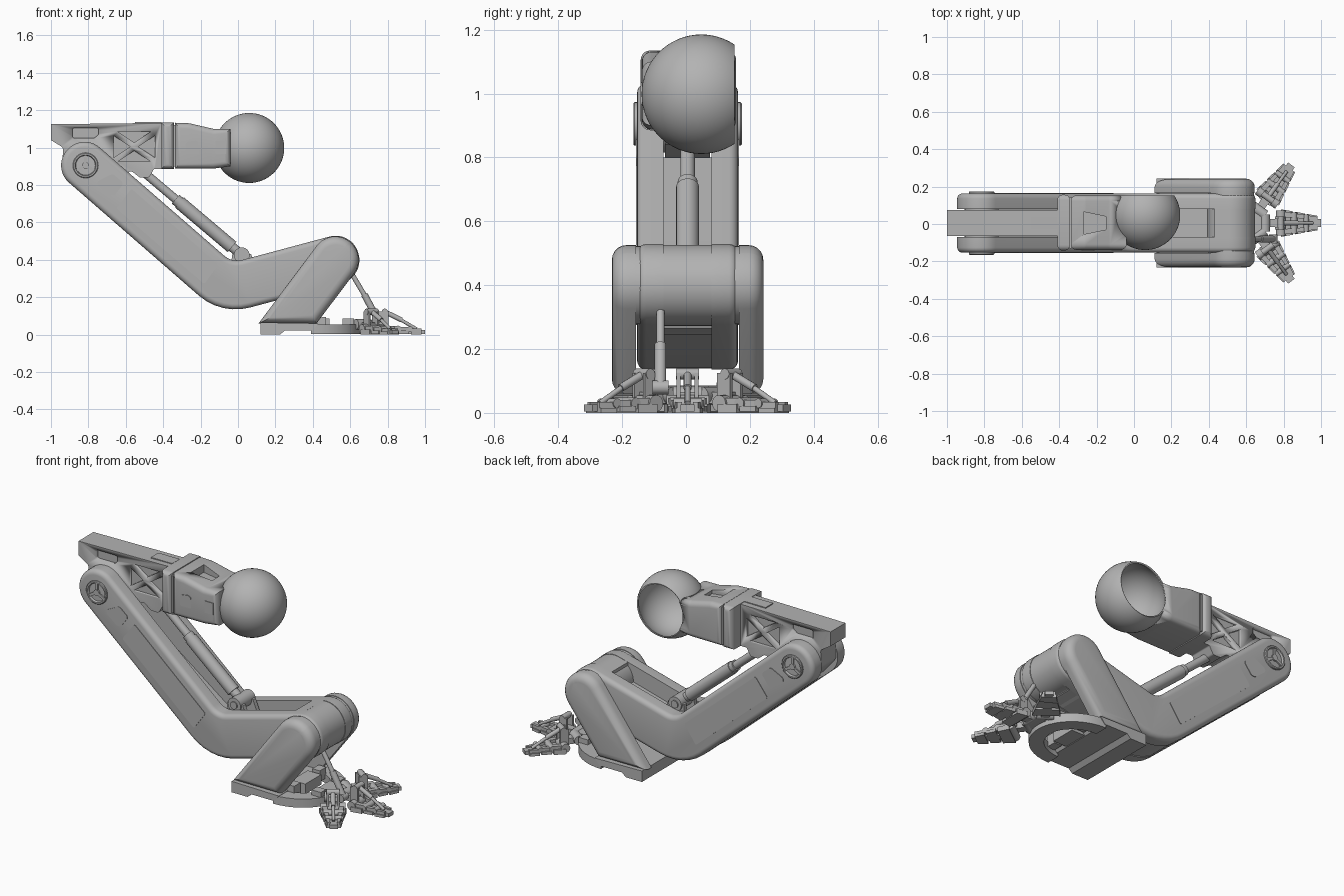
import bpy, bmesh, math
from mathutils import Vector, Matrix

if "Cube" in bpy.data.objects:
    bpy.data.objects.remove(bpy.data.objects["Cube"])

CY = 0.005  # middle plane of the limb
grey = bpy.data.materials.new("metal grey")
grey.diffuse_color = (0.45, 0.45, 0.45, 1)
grey.use_nodes = True
grey.node_tree.nodes["Principled BSDF"].inputs["Base Color"].default_value = grey.diffuse_color


def finish(bm, name, matrix=None):
    if matrix is not None:
        bm.transform(matrix)
    bmesh.ops.recalc_face_normals(bm, faces=bm.faces[:])
    me = bpy.data.meshes.new(name)
    bm.to_mesh(me)
    bm.free()
    me.materials.append(grey)
    me.shade_smooth()
    me.set_sharp_from_angle(angle=math.radians(33))
    ob = bpy.data.objects.new(name, me)
    bpy.context.collection.objects.link(ob)
    return ob


def fillet(corners):
    """Corners (x, z, radius) -> rounded outline."""
    out, n = [], len(corners)
    for i, (x, z, r) in enumerate(corners):
        p = Vector((x, z))
        if r == 0:
            out.append(p)
            continue
        a = (Vector(corners[i - 1][:2]) - p).normalized()
        b = (Vector(corners[(i + 1) % n][:2]) - p).normalized()
        half = a.angle(b) / 2
        c = p + (a + b).normalized() * (r / math.sin(half))
        s = p + a * (r / math.tan(half)) - c
        e = p + b * (r / math.tan(half)) - c
        turn = math.atan2(s.x * e.y - s.y * e.x, s.dot(e))
        k = max(3, round(abs(turn) / 0.16))
        for j in range(k + 1):
            t = turn * j / k
            out.append(c + Vector((s.x * math.cos(t) - s.y * math.sin(t),
                                   s.x * math.sin(t) + s.y * math.cos(t))))
    return out


def add_prism(bm, pts, lo, hi, axis="y"):
    at = (lambda p, h: (p[0], h, p[1])) if axis == "y" else (lambda p, h: (p[0], p[1], h))
    a = [bm.verts.new(at(p, lo)) for p in pts]
    b = [bm.verts.new(at(p, hi)) for p in pts]
    bm.faces.new(a)
    bm.faces.new(b[::-1])
    for i in range(len(a)):
        j = (i + 1) % len(a)
        bm.faces.new((a[i], b[i], b[j], a[j]))


def prism(name, pts, lo, hi, axis="y", bevel=0, bevel_at=None):
    bm = bmesh.new()
    add_prism(bm, pts, lo, hi, axis)
    bmesh.ops.recalc_face_normals(bm, faces=bm.faces[:])
    if bevel:
        levels = bevel_at if bevel_at is not None else (lo, hi)
        k = 1 if axis == "y" else 2
        es = [e for e in bm.edges if any(all(abs(v.co[k] - h) < 1e-5 for v in e.verts) for h in levels)]
        bmesh.ops.bevel(bm, geom=es, offset=bevel, segments=5, profile=0.5,
                        affect="EDGES", clamp_overlap=False)
    return finish(bm, name)


def add_tube(bm, a, b, r, r2=None, segs=24):
    a, b = Vector(a), Vector(b)
    d = b - a
    m = Matrix.Translation((a + b) / 2) @ d.to_track_quat("Z", "Y").to_matrix().to_4x4()
    bmesh.ops.create_cone(bm, cap_ends=True, segments=segs, radius1=r,
                          radius2=r if r2 is None else r2, depth=d.length, matrix=m)


def tubes(name, parts, segs=24):
    bm = bmesh.new()
    for a, b, r in parts:
        add_tube(bm, a, b, r, segs=segs)
    return finish(bm, name)


def add_box(bm, x0, x1, y0, y1, z0, z1):
    add_prism(bm, [(x0, y0), (x1, y0), (x1, y1), (x0, y1)], z0, z1, "z")


def cut(ob, cutter):
    cutter.hide_render = True
    cutter.hide_viewport = False
    cutter.display_type = "WIRE"
    m = ob.modifiers.new("cut", "BOOLEAN")
    m.operation, m.object, m.solver = "DIFFERENCE", cutter, "EXACT"


# bent lower limb: side shells, web and end barrel
shell = fillet([(-.832, 1.081, .122), (-.031, .385, .1), (.611, .557, .125),
                (.677, .309, .125), (-.089, .104, .3), (-.996, .893, .122)])
web = fillet([(-.76, .80, 0), (-.05, .28, .1), (.5, .43, 0), (.5, .266, 0),
              (-.089, .108, .3), (-.84, .761, 0)])
panel = fillet([(-.57, .78, .01), (-.105, .375, .01), (-.18, .27, .01), (-.65, .675, .01)])
hatch = fillet([(-.67, .86, .02), (-.61, .81, .02), (-.67, .73, .03), (-.77, .81, .02)])
for s, side in ((-1, "front"), (1, "rear")):
    inner, outer = CY + s * .075, CY + s * .158
    prism("shin_shell_" + side, shell, inner, outer, bevel=.028, bevel_at=(outer,))
    for nm, outline in (("panel_", panel), ("hatch_", hatch)):
        prism("shin_" + nm + side, outline, outer - s * .005, outer + s * .003)
    # hip pivot cap: ring, hub and three spokes
    bm = bmesh.new()
    ring = [(.068, 0), (.068, .008), (.064, .012), (.056, .012), (.052, .003), (.052, 0)]
    n = 32
    loops = [[bm.verts.new((-.815 + r * math.cos(2 * math.pi * i / n), outer + s * h,
                            .905 + r * math.sin(2 * math.pi * i / n))) for r, h in ring] for i in range(n)]
    for i in range(n):
        for j in range(5):
            bm.faces.new((loops[i][j], loops[i][j + 1], loops[(i + 1) % n][j + 1], loops[(i + 1) % n][j]))
    add_tube(bm, (-.815, outer - s * .01, .905), (-.815, outer + s * .01, .905), .018)
    for k in range(3):
        a = math.radians(90 + 120 * k)
        u, v = Vector((math.cos(a), math.sin(a))), Vector((-math.sin(a), math.cos(a))) * .008
        c = Vector((-.815, .905))
        add_prism(bm, [c + u * .012 - v, c + u * .055 - v, c + u * .055 + v, c + u * .012 + v],
                  outer - s * .005, outer + s * .008)
    finish(bm, "pivot_cap_" + side)
    # yoke cheek holding the ankle barrel
    cheek = fillet([(.11, .06, 0), (.42, .06, 0), (.695, .425, .124), (.495, .575, .124)])
    yo = CY + s * .237
    prism("ankle_cheek_" + side, cheek, CY + s * .161, yo, bevel=.045, bevel_at=(yo,))
prism("shin_web", web, CY - .076, CY + .076)
prism("ankle_cover", [(.43, .508), (.5, .525), (.52, .28), (.43, .245)], CY - .076, CY + .076)
tubes("ankle_barrel", [((.52, CY - .165, .4), (.52, CY + .165, .4), .122),
                       ((.52, CY - .076, .4), (.52, CY + .076, .4), .1265)], 48)
tubes("hip_axle", [((-.815, CY - .1, .905), (-.815, CY + .1, .905), .09)], 32)

# upper beam with truss pockets
beam = prism("upper_beam", fillet([
    (-1, 1.125, 0), (-.41, 1.132, 0), (-.41, .885, 0), (-.45, .885, .01), (-.475, .84, .015), (-.525, .84, .015),
    (-.57, .875, .02), (-.68, .83, .03), (-.84, .78, .05), (-.94, .90, .05), (-.935, 1.0, .02), (-1, 1.04, 0)]),
    CY - .07, CY + .07)
bm = bmesh.new()
x0, x1, z0, z1 = -.665, -.445, .925, 1.085
cx, cz, g = (x0 + x1) / 2, (z0 + z1) / 2, .022
pockets = [[(x0 + g, z1), (x1 - g, z1), (cx, cz + g)], [(x0 + g, z0), (x1 - g, z0), (cx, cz + g * -1)],
           [(x0, z0 + g), (x0, z1 - g), (cx - g, cz)], [(x1, z0 + g), (x1, z1 - g), (cx + g, cz)],
           fillet([(-.885, 1.105, .012), (-.745, 1.105, .012), (-.745, 1.07, .012),
                   (-.77, 1.05, .012), (-.885, 1.05, .012)])]
for p in pockets:
    for s in (-1, 1):
        add_prism(bm, p, CY + s * .052, CY + s * .09)
cut(beam, finish(bm, "beam_pocket_cutter"))
prism("beam_top_plate", [(-.55, -.03), (-.41, -.03), (-.41, .04), (-.55, .04)], 1.12, 1.136, "z")

# neck block and hollow ball socket
CB = Vector((.06, .048, .998))
collar = fillet([(-.41, 1.135, 0), (-.342, 1.135, 0), (-.342, .885, 0), (-.41, .885, 0)])
prism("neck_collar", collar, -.142, .157, bevel=.03)
neck = prism("neck_block", fillet([(-.338, 1.133, 0), (-.26, 1.13, .05), (-.13, 1.10, .05), (-.04, 1.10, 0),
                                   (-.04, .90, 0), (-.13, .888, .05), (-.338, .887, 0)]), -.138, .153, bevel=.03)
bm = bmesh.new()
bmesh.ops.create_uvsphere(bm, u_segments=48, v_segments=24, radius=.180, matrix=Matrix.Translation(CB))
cut(neck, finish(bm, "socket_cutter"))
bm = bmesh.new()
add_prism(bm, [(-.27, -.055), (-.15, -.03), (-.15, .04), (-.27, .065)], 1.085, 1.2, "z")
cut(neck, finish(bm, "neck_top_cutter"))
prism("neck_seam", [(-.345, 1.12), (-.335, 1.12), (-.335, .9), (-.345, .9)], -.13, .145)
prism("neck_hatch", fillet([(-.28, 1.03, .02), (-.21, 1.04, .02), (-.21, .965, .005), (-.28, .965, .005)]),
      -.142, -.135)
prism("neck_latch", [(-.12, 1.035), (-.065, 1.035), (-.065, .965), (-.12, .965)], -.142, -.10)

bm = bmesh.new()
bmesh.ops.create_uvsphere(bm, u_segments=64, v_segments=32, radius=.187,
                          matrix=Matrix.Translation(CB) @ Matrix.Rotation(math.pi / 2, 4, "X"))
bmesh.ops.bisect_plane(bm, geom=bm.verts[:] + bm.edges[:] + bm.faces[:], plane_co=(0, .152, 0),
                       plane_no=(0, 1, 0), clear_outer=True)
ball = finish(bm, "ball_socket")
m = ball.modifiers.new("wall", "SOLIDIFY")
m.thickness, m.offset = .008, -1

# knee piston in the channel
top, bot = Vector((-.5, CY, .865)), Vector((.02, CY, .425))
P = lambda t: top.lerp(bot, t)
tubes("knee_piston", [(P(.02), P(.4), .023), (P(.32), P(.36), .031), (P(.36), P(.9), .036), (P(.9), P(1), .026)])
tubes("piston_pivots", [(top - Vector((0, .05, 0)), top + Vector((0, .05, 0)), .024),
                        (bot - Vector((0, .07, 0)), bot + Vector((0, .07, 0)), .042),
                        (bot - Vector((0, .077, 0)), bot + Vector((0, .077, 0)), .022)])
prism("piston_bracket", [(-.05, .29), (-.03, .43), (.02, .44), (.07, .43), (.12, .31)], CY - .06, CY - .035)
prism("piston_bracket_rear", [(-.05, .29), (-.03, .43), (.02, .44), (.07, .43), (.12, .31)], CY + .035, CY + .06)

# foot base: heel block and curved front rim
prism("heel_block", [(.12, 0), (.225, 0), (.25, .022), (.4, .022), (.43, .06), (.12, .065)], CY - .237, CY + .237)
arc = [math.radians(a) for a in range(-90, 91, 9)]
rim = [(.39 + .265 * math.cos(a), CY + .235 * math.sin(a)) for a in arc]
rim += [(.39 + .185 * math.cos(a), CY + .155 * math.sin(a)) for a in reversed(arc)]
prism("foot_rim", rim, .004, .055, "z")
bm = bmesh.new()
add_box(bm, .40, .49, -.07, .08, .025, .085)
add_box(bm, .56, .69, -.05, .06, .03, .075)
for s in (-1, 1):
    add_box(bm, .42, .47, CY + s * .12 - .03, CY + s * .12 + .03, .03, .095)
    add_box(bm, .56, .62, CY + s * .09 - .025, CY + s * .09 + .025, .05, .085)
finish(bm, "foot_mounts")

# ankle actuator rod
tubes("ankle_rod", [((.60, -.08, .34), (.68, -.08, .205), .013), ((.675, -.08, .215), (.745, -.08, .085), .018),
                    ((.745, -.105, .08), (.745, -.055, .08), .022)])


# one toe: knuckle links, tapered segments and tendon strut
def toe(name, x, y, angle):
    bm = bmesh.new()
    w = lambda u: .074 - .036 * u / .2
    for u0, u1, z0, z1 in ((0, .065, 0, .04), (.075, .13, .004, .034), (.14, .195, 0, .028)):
        add_prism(bm, [(u0, -w(u0)), (u1, -w(u1)), (u1, w(u1)), (u0, w(u0))], z0, z1 - .012, "z")
        for s in (-1, 1):
            add_prism(bm, [(u0, s * w(u0) * .45), (u1, s * w(u1) * .45), (u1, s * w(u1) * .85),
                           (u0, s * w(u0) * .85)], z0 + .005, z1 + .006, "z")
    add_box(bm, .0, .215, -.022, .022, .004, .026)
    for u, r in ((0, .026), (.07, .018), (.135, .015)):
        add_tube(bm, (u, -w(u) * .9, .03), (u, w(u) * .9, .03), r, segs=16)
    add_box(bm, -.09, 0, -.022, .022, .03, .065)
    add_tube(bm, (-.085, -.045, .055), (-.085, .045, .055), .028, segs=16)
    for s in (-1, 1):
        add_prism(bm, [(-.03, s * .022), (.02, s * .022), (.02, s * .034), (-.03, s * .034)], .04, .125, "z")
    add_tube(bm, (0, -.036, .122), (0, .036, .122), .017, segs=16)
    add_tube(bm, (0, 0, .122), (.09, 0, .078), .013, segs=12)
    add_tube(bm, (.08, 0, .082), (.17, 0, .03), .009, segs=12)
    finish(bm, name, Matrix.Translation((x, y, 0)) @ Matrix.Rotation(math.radians(angle), 4, "Z"))


toe("middle_toe", .785, CY, 0)
toe("left_toe", .715, CY + .137, 54)
toe("right_toe", .715, CY - .137, -54)
